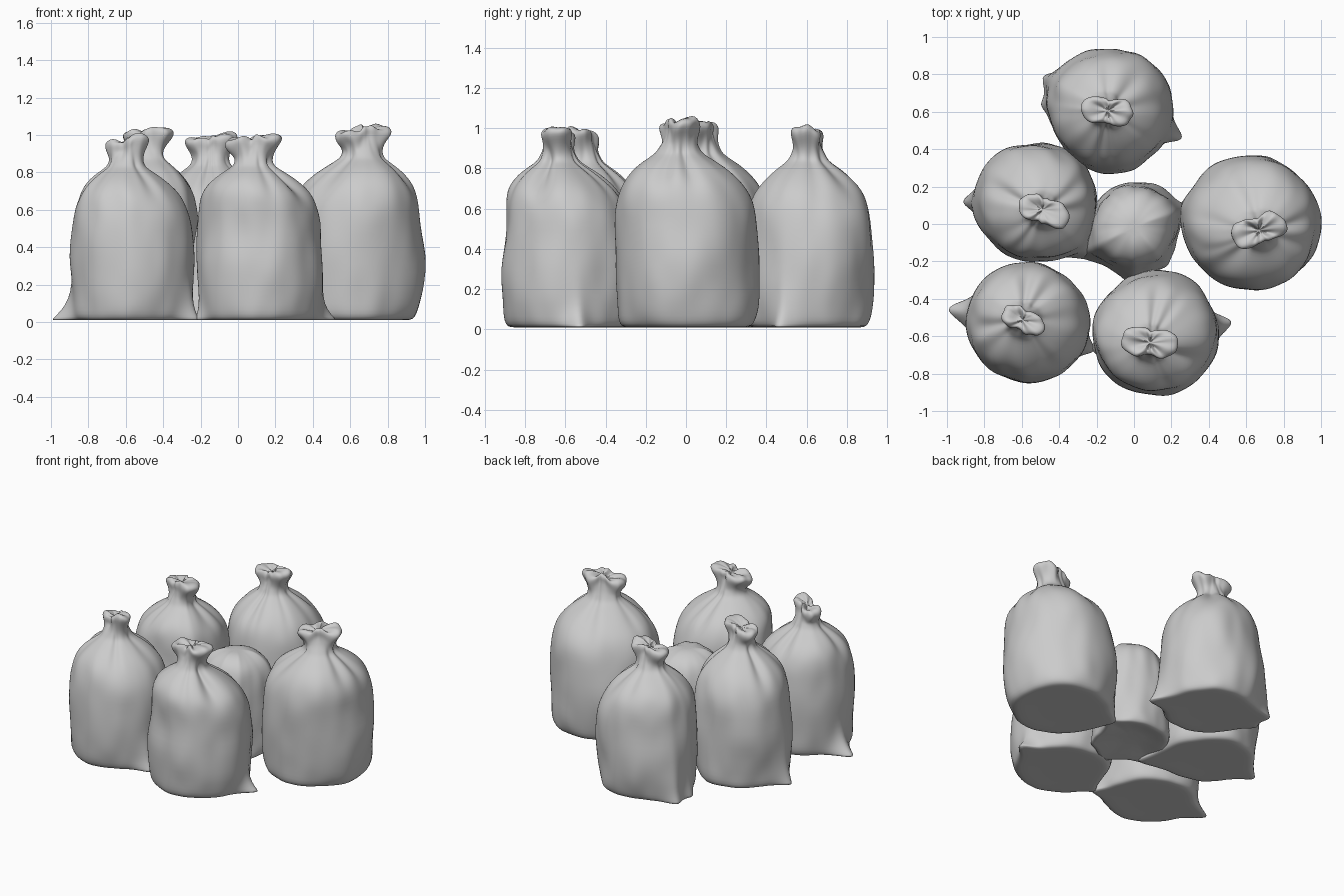
import bpy, bmesh, math, random
from mathutils import Vector, noise

if "Cube" in bpy.data.objects:
    bpy.data.objects.remove(bpy.data.objects["Cube"])

SEG = 80
# (height, radius fraction) from base to folded-in mouth of a tied sack
TIED = [(0.012, .5), (0.008, .82), (.015, .89), (.04, .94), (.09, .97), (.16, .995), (.25, 1.01),
        (.35, 1.015), (.45, .99), (.54, .965), (.61, .93), (.67, .87), (.715, .79), (.755, .68),
        (.79, .55), (.82, .41), (.84, .325), (.865, .29), (.89, .285), (.915, .31), (.94, .35),
        (.965, .375), (.985, .35), (.995, .27), (.985, .17), (.975, .08)]
# slumped untied sack in the middle
LOW = [(.04, .5), (.015, .9), (.02, 1.0), (.06, 1.04), (.12, 1.02), (.2, 1.0), (.3, .99), (.4, .97),
       (.48, .95), (.55, .90), (.61, .80), (.65, .64), (.68, .42), (.695, .2)]


def gap(a, centre):
    return (a - centre + math.pi) % (2 * math.pi) - math.pi


def sack(name, centre, R, height, profile, corners, knot=None, knot_angle=0.0, mouth=1.0, seed=0):
    """corners: list of (tip x, tip y, angular width, height falloff)"""
    rng = random.Random(seed)
    tied = knot is not None
    kx, ky = knot if tied else centre
    ka = math.radians(knot_angle)
    folds = [(rng.uniform(0, 6.28), rng.uniform(.1, .22), rng.uniform(.01, .035)) for _ in range(7)]
    tips = [(math.atan2(y - centre[1], x - centre[0]), math.hypot(x - centre[0], y - centre[1]), w, h)
            for x, y, w, h in corners]
    bm = bmesh.new()
    rings = []
    for i, (z0, f) in enumerate(profile):
        ring = []
        up = min(1, max(0, (z0 - .5) / .36)) if tied else 0
        up = up * up * (3 - 2 * up)
        cx, cy = centre[0] + (kx - centre[0]) * up, centre[1] + (ky - centre[1]) * up
        for j in range(SEG):
            a = 2 * math.pi * j / SEG
            r, z = R * f, z0 * height
            c, s = math.cos(a), math.sin(a)
            # soft cloth lumps
            p = Vector((c * 1.1, s * 1.1, z0 * 3.0)) + Vector((seed * 7.3, seed * 3.1, 0))
            r += .025 * f * R / .33 * noise.noise(p) + .012 * f * noise.noise(p * 2.6)
            if tied:
                # gathered folds fanning from the neck
                g = math.exp(-((z0 - .77) / .09) ** 2)
                for fa, fw, fd in folds:
                    r -= fd * g * math.exp(-(gap(a, fa) / fw) ** 2)
                # ruffled, flattened mouth
                m = min(1, max(0, (z0 - .86) / .08))
                r *= 1 + m * (mouth * (.85 + .34 * math.cos(2 * (a - ka))
                                       + .13 * noise.noise(p * 2.1)) - 1)
                z += m * (.03 * noise.noise(p * 1.6) + .012 * math.cos(a - ka))
            # pinched bottom corners drawn out to their tips
            if i > 0:
                for ta, dist, w, h in tips:
                    d = gap(a, ta)
                    k = math.exp(-math.sqrt(d * d + .0016) / w + .04 / w)
                    k *= math.exp(-max(0, z0 - .02) / h)
                    r += max(0, dist - R * f) * k
            ring.append(bm.verts.new((cx + r * c, cy + r * s, max(z, .004))))
        rings.append(ring)
    for lo, hi in zip(rings, rings[1:]):
        for j in range(SEG):
            k = (j + 1) % SEG
            bm.faces.new((lo[j], lo[k], hi[k], hi[j]))
    # close base and top with fans
    for ring, flip in ((rings[0], True), (rings[-1], False)):
        hub = bm.verts.new(sum((v.co for v in ring), Vector()) / SEG)
        for j in range(SEG):
            tri = (ring[j], ring[(j + 1) % SEG], hub)
            bm.faces.new(tri[::-1] if flip else tri)
    for fc in bm.faces:
        fc.smooth = True
    me = bpy.data.meshes.new(name)
    bm.to_mesh(me)
    bm.free()
    ob = bpy.data.objects.new(name, me)
    bpy.context.collection.objects.link(ob)
    mod = ob.modifiers.new("smooth_cloth", 'SUBSURF')
    mod.levels = mod.render_levels = 1
    return ob


# ring of tied sacks
sack("back_sack", (-.125, .61), .325, 1.0, TIED,
     [(-.49, .79, .2, .25), (-.48, .63, .15, .3), (.275, .45, .16, .12)], (-.14, .605), -8, 1.0, 1)
sack("left_sack", (-.525, .115), .325, 1.04, TIED,
     [(-.935, .12, .16, .13), (-.19, -.19, .2, .25)], (-.49, .075), -18, 1.0, 2)
sack("front_left_sack", (-.57, -.53), .325, .99, TIED,
     [(-1.015, -.45, .17, .08), (-.20, -.68, .15, .1)], (-.595, -.515), -25, .85, 3)
sack("front_sack", (.115, -.585), .33, .995, TIED,
     [(.55, -.52, .17, .08), (-.24, -.67, .15, .1)], (.085, -.635), -8, 1.05, 4)
sack("right_sack", (.625, .005), .36, 1.045, TIED,
     [(.235, .1, .2, .3)], (.67, -.035), 20, .95, 5)

# low slumped sack between them, drawn out to meet its neighbours
sack("middle_sack", (0, -.01), .225, 1.0, LOW,
     [(.30, .09, .25, .35), (-.29, -.17, .3, .4), (.0, -.32, .35, .35), (.17, -.22, .3, .4)], seed=6)
